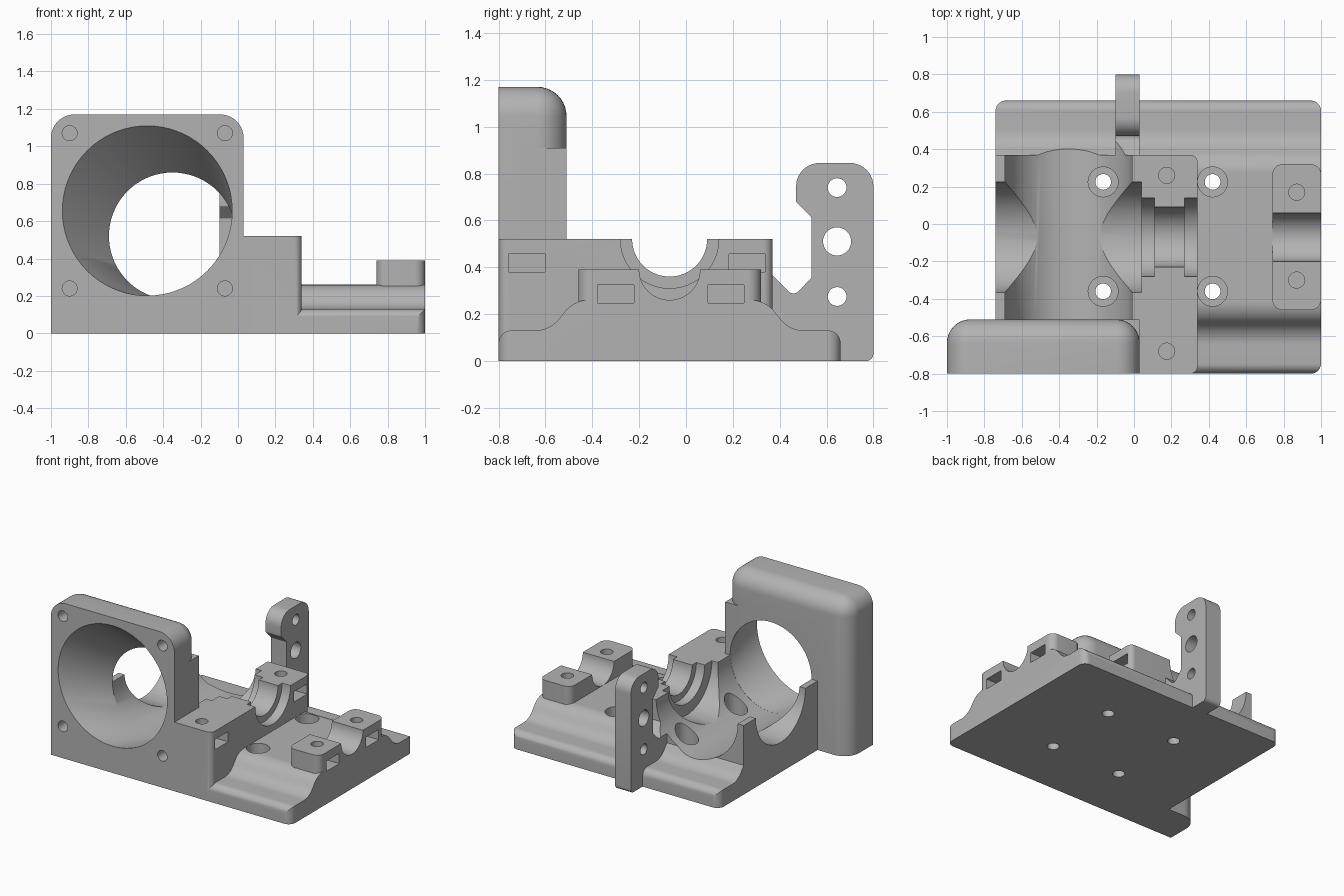
import bpy, bmesh, math
from mathutils import Vector

if "Cube" in bpy.data.objects:
    bpy.data.objects.remove(bpy.data.objects["Cube"])

grey = bpy.data.materials.new("plain grey")
grey.diffuse_color = (0.45, 0.45, 0.45, 1)
grey.use_nodes = True
grey.node_tree.nodes["Principled BSDF"].inputs["Base Color"].default_value = grey.diffuse_color


def rounded(corners, steps=10):
    """Outline from (u, v, radius) corners, each turned into an arc."""
    out, n = [], len(corners)
    for i, (u, v, r) in enumerate(corners):
        p = Vector((u, v))
        if r == 0:
            out.append(p)
            continue
        a = (Vector(corners[i - 1][:2]) - p).normalized()
        b = (Vector(corners[(i + 1) % n][:2]) - p).normalized()
        half = a.angle(b) / 2
        c = p + (a + b).normalized() * (r / math.sin(half))
        s = p + a * (r / math.tan(half)) - c
        e = p + b * (r / math.tan(half)) - c
        turn = math.atan2(s.x * e.y - s.y * e.x, s.dot(e))
        for k in range(steps + 1):
            t = turn * k / steps
            out.append(c + Vector((s.x * math.cos(t) - s.y * math.sin(t),
                                   s.x * math.sin(t) + s.y * math.cos(t))))
    return out


def rect(u0, u1, v0, v1, r=(0, 0, 0, 0)):
    return rounded([(u0, v0, r[0]), (u1, v0, r[1]), (u1, v1, r[2]), (u0, v1, r[3])])


def circle(u, v, r, n=72):
    return [Vector((u + r * math.cos(2 * math.pi * k / n),
                    v + r * math.sin(2 * math.pi * k / n))) for k in range(n)]


def place(p, w, axis):
    return {"x": (w, p.x, p.y), "y": (p.x, w, p.y), "z": (p.x, p.y, w)}[axis]


def loft(name, axis, start, outline_a, end, outline_b=None):
    """Solid between two outlines of equal point count."""
    bm = bmesh.new()
    va = [bm.verts.new(place(p, start, axis)) for p in outline_a]
    vb = [bm.verts.new(place(p, end, axis)) for p in outline_b or outline_a]
    bm.faces.new(va)
    bm.faces.new(vb)
    for i in range(len(va)):
        bm.faces.new((va[i - 1], va[i], vb[i], vb[i - 1]))
    return finish(name, bm)


def finish(name, bm):
    bmesh.ops.recalc_face_normals(bm, faces=bm.faces)
    me = bpy.data.meshes.new(name)
    bm.to_mesh(me)
    bm.free()
    me.materials.append(grey)
    ob = bpy.data.objects.new(name, me)
    bpy.context.collection.objects.link(ob)
    return ob


def combine(ob, other, op):
    mod = ob.modifiers.new("join", "BOOLEAN")
    mod.operation, mod.solver, mod.object = op, "EXACT", other
    bpy.context.view_layer.objects.active = ob
    bpy.ops.object.modifier_apply(modifier=mod.name)
    bpy.data.objects.remove(other)


MID = -0.07          # shaft centre line in y
DX, DZ = -0.35, 0.52  # duct centre line

# Base plate: stepped profile along x, corners rounded in plan
half = [(0.73, 0, 0), (0.73, 0.13, 0.055), (0.51, 0.13, 0.13), (0.41, 0.26, 0.13)]
profile = [(MID + u, v, r) for u, v, r in half]
profile += [(MID - u, v, r) for u, v, r in reversed(half)]
housing = loft("housing", "x", -0.74, rounded(profile), 1.0)
combine(housing, loft("plan", "z", -0.1, rect(-0.74, 1, -0.8, 0.66, (0, .055, .055, .055)), 1),
        "INTERSECT")

# Bearing body
combine(housing, loft("body", "z", 0, rect(-0.74, 0.34, -0.8, 0.37, (0, .04, .04, 0)), 0.52), "UNION")

# Small shaft clamp
combine(housing, loft("clamp", "z", 0.1, rect(0.74, 1, -0.46, 0.32, (.055,) * 4), 0.39), "UNION")

# Fan block with rounded top, sides and back edges
bm = bmesh.new()
bmesh.ops.create_cube(bm, size=1)
for v in bm.verts:
    v.co = (-0.485 + 1.03 * v.co.x, -0.655 + 0.29 * v.co.y, 0.585 + 1.17 * v.co.z)


def soft_edge(e):
    a, b = (v.co for v in e.verts)
    top = a.z > 1 and b.z > 1
    back = a.y > -0.6 and b.y > -0.6
    along_y = abs(a.y - b.y) > 0.1
    return (top and (back or along_y)) or (back and abs(a.z - b.z) > 0.5)


bmesh.ops.bevel(bm, geom=[e for e in bm.edges if soft_edge(e)], offset=0.125,
                segments=10, profile=0.5, affect="EDGES")
combine(housing, finish("fan_block", bm), "UNION")
combine(housing, loft("corner_filler", "z", 0, rect(-0.1, 0.03, -0.7, -0.51), 0.91), "UNION")

# Upright mounting tab with a web running into the body
tab = [(0.25, 0.01, 0), (0.6, 0, 0), (0.8, 0, 0.03), (0.8, 0.845, 0.1), (0.47, 0.845, 0.1),
       (0.47, 0.68, 0.01), (0.535, 0.615, 0.01), (0.535, 0.355, 0.01),
       (0.46, 0.275, 0.03), (0.37, 0.365, 0), (0.25, 0.365, 0)]
combine(housing, loft("tab", "x", -0.1, rounded(tab), 0.03), "UNION")

cuts = []


def hole(axis, u, v, r, a, b, n=72):
    cuts.append(loft("cutter", axis, a, circle(u, v, r, n), b))


# Tapered fan duct and the trough behind it
cuts.append(loft("cutter", "y", -0.8 - 0.01, circle(-0.485 - 0.005, 0.66, 0.458),
                 -0.51, circle(DX, DZ, 0.34)))
hole("y", DX, DZ, 0.34, -0.515, 0.46)

# Shaft and bearing seats along x
for r, a, b in [(0.295, -0.8, 0.04), (0.21, 0.03, 0.11), (0.16, 0.1, 0.28), (0.21, 0.27, 0.4)]:
    hole("x", MID, DZ, r, a, b)
hole("x", MID, 0.39, 0.13, 0.7, 1.1)

# Counterbored base holes
for x in (-0.165, 0.42):
    for y in (0.225, -0.36):
        hole("z", x, y, 0.08, 0.13, 0.45, 36)
        hole("z", x, y, 0.042, -0.1, 0.2, 32)

# Fan screw holes
for x in (-0.9, -0.07):
    for z in (0.24, 1.07):
        hole("y", x, z, 0.04, -0.9, -0.66, 32)

# Clamp screw holes with nut slots
for x, face, top, dy, z0 in [(0.175, 0.34, 0.52, 0.47, 0.38), (0.87, 1.0, 0.39, 0.235, 0.247)]:
    for s in (-1, 1):
        y = (-0.21 if x < 0.5 else -0.065) + s * dy
        hole("z", x, y, 0.043, z0 - 0.06, top + 0.1, 32)
        cuts.append(loft("cutter", "x", x - 0.08, rect(y - 0.077, y + 0.077, z0, z0 + 0.077),
                         face + 0.05))

# Tab holes
for z, r in [(0.74, 0.04), (0.51, 0.06), (0.275, 0.04)]:
    hole("x", 0.645, z, r, -0.2, 0.1, 32)

for c in cuts:
    combine(housing, c, "DIFFERENCE")

# One shared grey, smooth curves with crisp edges
housing.data.materials.clear()
housing.data.materials.append(grey)
for p in housing.data.polygons:
    p.material_index = 0
housing.select_set(True)
bpy.context.view_layer.objects.active = housing
bpy.ops.object.shade_smooth_by_angle(angle=math.radians(30))
